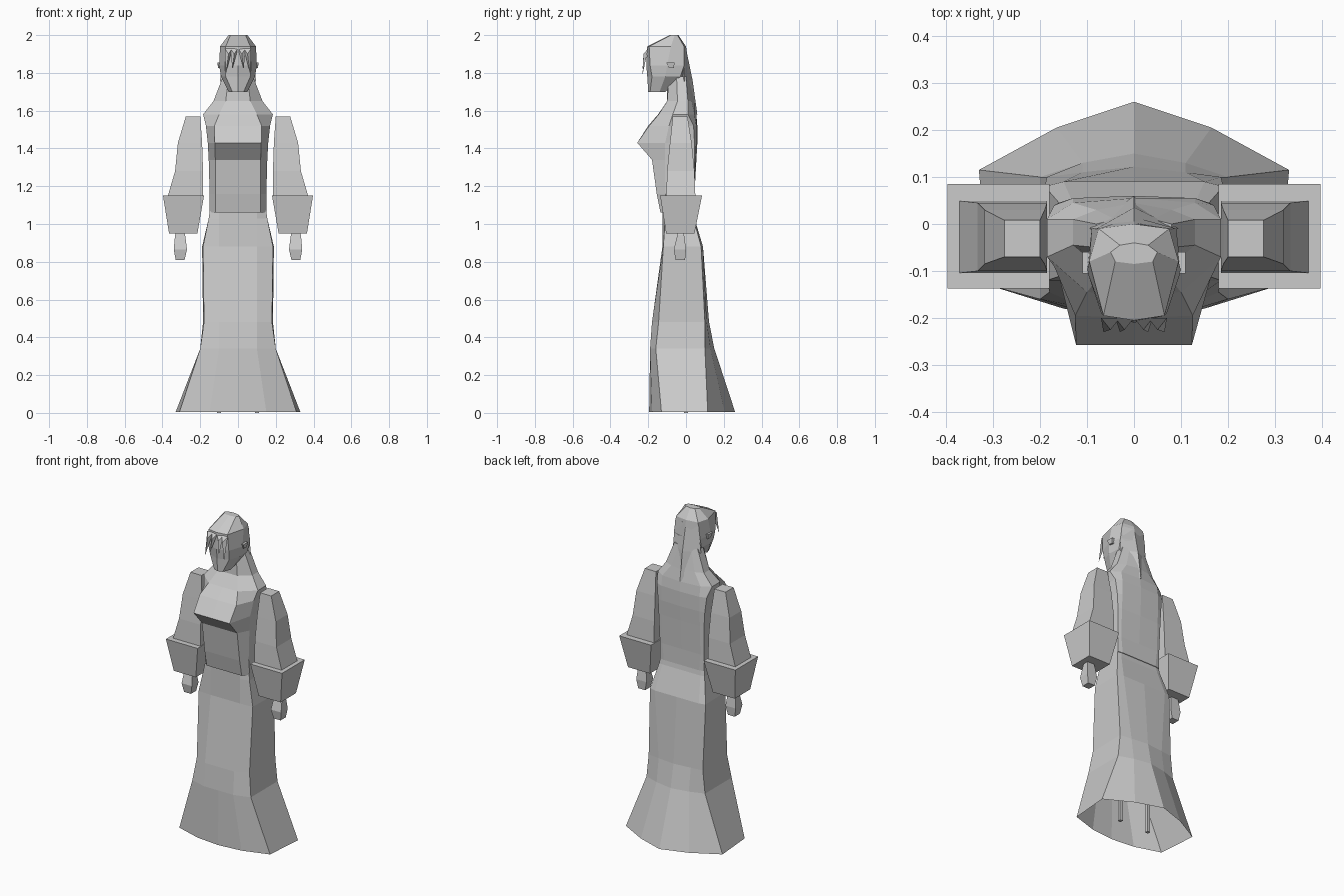
import bpy

cube = bpy.data.objects.get("Cube")
if cube:
    bpy.data.objects.remove(cube, do_unlink=True)

grey = bpy.data.materials.new("plain grey")
grey.use_nodes = True
shade = (0.6, 0.6, 0.6, 1)
grey.diffuse_color = shade
grey.node_tree.nodes["Principled BSDF"].inputs["Base Color"].default_value = shade


def build(name, verts, faces):
    mesh = bpy.data.meshes.new(name)
    mesh.from_pydata(verts, [], faces)
    mesh.materials.append(grey)
    obj = bpy.data.objects.new(name, mesh)
    bpy.context.scene.collection.objects.link(obj)
    return obj


def loft(name, rings, bottom=True, top=True):
    """Join equal rings, listed upwards and counter-clockwise, with flat faces."""
    n = len(rings[0])
    verts = [p for ring in rings for p in ring]
    faces = []
    for r in range(len(rings) - 1):
        for i in range(n):
            a, b = r * n + i, r * n + (i + 1) % n
            faces.append((a, b, b + n, a + n))
    if bottom:
        faces.append(tuple(reversed(range(n))))
    if top:
        faces.append(tuple(range(len(verts) - n, len(verts))))
    return build(name, verts, faces)


def sym(z, *half):
    """Ring from its left half, front centre to back centre."""
    left = [(x, y, z) for x, y in half]
    return left + [(-x, y, z) for x, y, z in reversed(left[1:-1])]


def box_ring(z, x0, x1, y0, y1):
    return [(x0, y0, z), (x1, y0, z), (x1, y1, z), (x0, y1, z)]


def pair(name, make):
    """Make a left part and its mirrored right twin."""
    left = make("left_" + name)
    mesh = left.data
    verts = [(-v.co.x, v.co.y, v.co.z) for v in mesh.vertices]
    faces = [tuple(reversed(p.vertices)) for p in mesh.polygons]
    build("right_" + name, verts, faces)


# Skirt, open at the hem
loft("skirt", [
    sym(0.005, (0, -.195), (.15, -.18), (.31, -.13), (.33, .115), (.165, .205), (0, .26)),
    sym(0.34, (0, -.19), (.1, -.19), (.2, -.16), (.2, .1), (.11, .13), (0, .15)),
    sym(0.48, (0, -.18), (.1, -.18), (.18, -.145), (.185, .1), (.11, .11), (0, .122)),
    sym(0.88, (0, -.125), (.1, -.125), (.185, -.12), (.19, .08), (.15, .09), (0, .09)),
    sym(1.03, (0, -.125), (.1, -.125), (.155, -.11), (.155, .04), (.13, .045), (0, .045)),
    sym(1.1, (0, -.125), (.1, -.125), (.145, -.1), (.145, .03), (.12, .035), (0, .035)),
], bottom=False)

# Bodice with a square bust, shoulders and neck
lower = [
    sym(1.06, (0, -.135), (.12, -.135), (.15, -.1), (.15, .04), (.12, .045), (0, .045)),
    sym(1.16, (0, -.155), (.12, -.155), (.15, -.11), (.15, .04), (.13, .045), (0, .045)),
    sym(1.34, (0, -.18), (.12, -.18), (.155, -.11), (.155, .045), (.13, .05), (0, .055)),
    sym(1.43, (0, -.258), (.123, -.258), (.16, -.11), (.16, .045), (.13, .055), (0, .06)),
    sym(1.52, (0, -.2), (.125, -.195), (.17, -.09), (.17, .04), (.13, .055), (0, .06)),
]
upper = [
    sym(1.58, (0, -.148), (.1, -.145), (.185, -.07), (.185, .01), (.13, .045), (0, .055)),
    sym(1.65, (0, -.1), (.065, -.1), (.13, -.045), (.13, .01), (.08, .03), (0, .045)),
    sym(1.78, (0, -.1), (.05, -.09), (.08, -.05), (.08, 0), (.04, .01), (0, .02)),
]
loft("bodice", lower + upper)

# Head
loft("head", [
    sym(1.70, (0, -.2), (.03, -.19), (.05, -.14), (.03, -.11), (0, -.11)),
    sym(1.78, (0, -.205), (.065, -.18), (.09, -.11), (.085, -.03), (0, 0)),
    sym(1.84, (0, -.21), (.07, -.19), (.1, -.1), (.09, -.01), (0, .015)),
    sym(1.94, (0, -.205), (.065, -.195), (.095, -.08), (.075, -.01), (0, 0)),
    sym(2.0, (0, -.085), (.04, -.08), (.05, -.06), (.03, -.045), (0, -.04)),
])

# Hair tapering down the back
loft("hair_tail", [
    sym(1.58, (0, .03), (.01, .045), (0, .06)),
    sym(1.76, (0, -.03), (.095, -.01), (0, .035)),
    sym(1.92, (0, -.05), (.08, -.01), (0, .002)),
])

# Pointed strands of the fringe
for i, (x, tip, low) in enumerate([(-.05, -.065, 1.79), (-.02, -.03, 1.82),
                                   (.02, .03, 1.82), (.05, .065, 1.79)]):
    build("fringe_strand_%d" % (i + 1),
          [(x - .02, -.2, 1.93), (x + .02, -.2, 1.93), (x, -.225, 1.9), (tip, -.23, low)],
          [(0, 3, 2), (2, 3, 1), (0, 2, 1), (0, 1, 3)])

# Ears
pair("ear", lambda name: loft(name, [
    box_ring(1.825, .08, .105, -.09, -.065),
    box_ring(1.855, .08, .11, -.105, -.06)]))

# Sleeves
pair("sleeve", lambda name: loft(name, [
    box_ring(1.13, .185, .377, -.105, .05),
    box_ring(1.28, .185, .333, -.1, .045),
    box_ring(1.43, .19, .318, -.085, .03),
    box_ring(1.57, .2, .276, -.07, .008)]))

# Flared cuffs
pair("cuff", lambda name: loft(name, [
    box_ring(.95, .215, .365, -.105, .045),
    box_ring(1.15, .18, .397, -.137, .085)]))

# Hands
pair("hand", lambda name: loft(name, [
    box_ring(.81, .283, .33, -.055, -.005),
    box_ring(.865, .27, .34, -.065, 0),
    box_ring(.943, .28, .333, -.045, -.01),
    box_ring(.97, .295, .32, -.04, -.015)]))

# Thin legs under the skirt
pair("leg", lambda name: loft(name, [
    box_ring(0, .09, .11, -.01, .01),
    box_ring(.9, .09, .11, -.01, .01)]))
